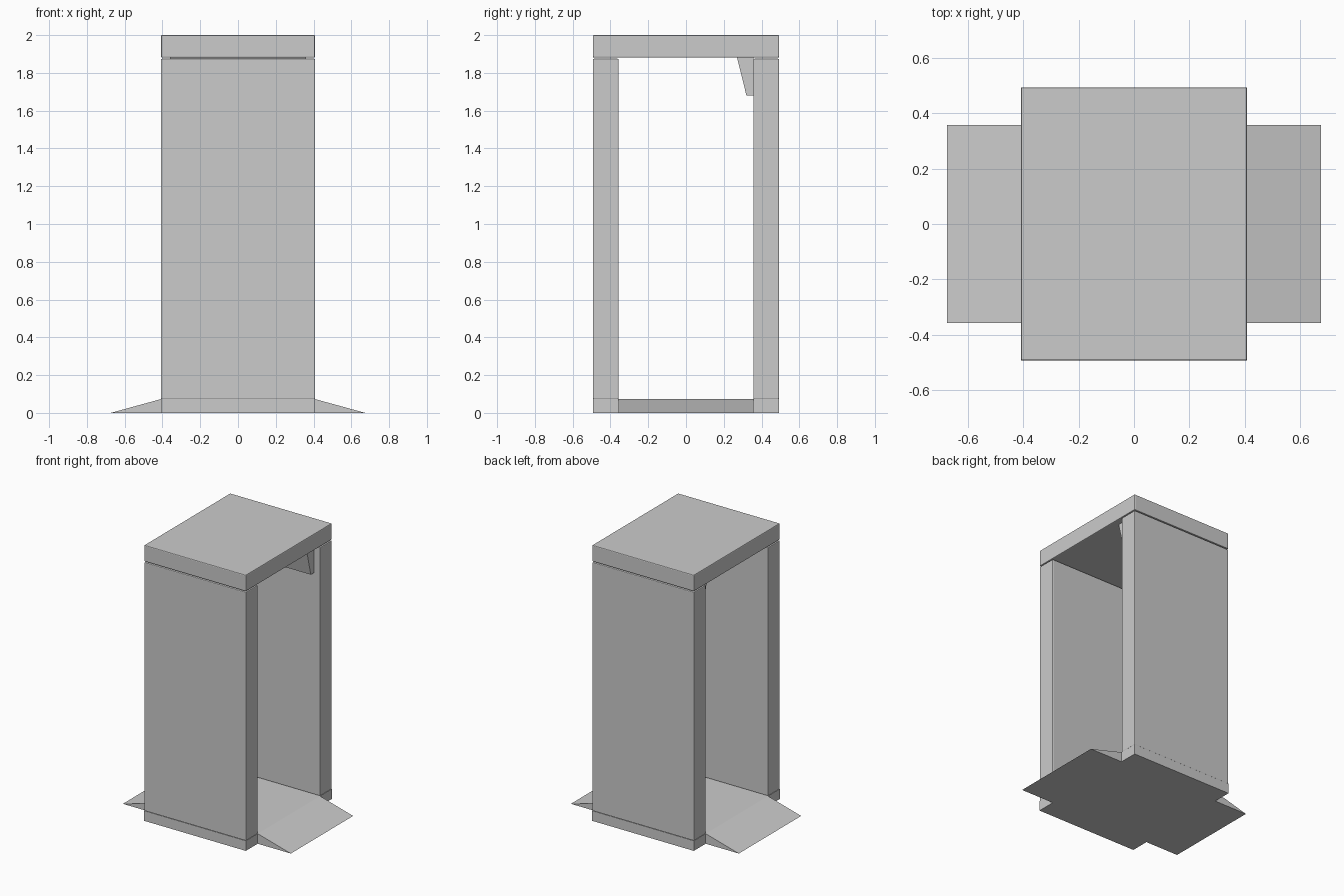
import bpy, bmesh

cube = bpy.data.objects.get("Cube")
if cube:
    bpy.data.objects.remove(cube, do_unlink=True)

grey = bpy.data.materials.new("light_grey")
grey.use_nodes = True
colour = (0.6, 0.6, 0.6, 1)
grey.diffuse_color = colour
grey.node_tree.nodes["Principled BSDF"].inputs["Base Color"].default_value = colour

HALF_W, HALF_D, INNER, RAMP = 0.408, 0.493, 0.357, 0.674
BASE_TOP, ROOF_LOW, TOP = 0.073, 1.881, 2.0


def prism(name, points, axis, lo, hi, bevel=0):
    """Extrude a profile along x ((y, z) points) or y ((x, z) points)."""
    bm = bmesh.new()
    place = (lambda t, p: (t, *p)) if axis == "x" else (lambda t, p: (p[0], t, p[1]))
    near, far = ([bm.verts.new(place(t, p)) for p in points] for t in (lo, hi))
    bm.faces.new(near)
    bm.faces.new(far)
    for i in range(len(points)):
        j = (i + 1) % len(points)
        bm.faces.new((near[i], near[j], far[j], far[i]))
    bmesh.ops.recalc_face_normals(bm, faces=bm.faces)
    mesh = bpy.data.meshes.new(name)
    bm.to_mesh(mesh)
    bm.free()
    mesh.materials.append(grey)
    obj = bpy.data.objects.new(name, mesh)
    bpy.context.collection.objects.link(obj)
    if bevel:
        mod = obj.modifiers.new("edge_bevel", "BEVEL")
        mod.width = bevel
        mod.segments = 2
    return obj


def box(name, y0, y1, z0, z1, bevel=0):
    return prism(name, [(y0, z0), (y1, z0), (y1, z1), (y0, z1)],
                 "x", -HALF_W, HALF_W, bevel)


# Floor slab and roof
box("base", -HALF_D, HALF_D, 0, BASE_TOP)
box("roof", -HALF_D, HALF_D, ROOF_LOW, TOP, 0.006)

# Front and back walls
box("front_wall", -HALF_D, -INNER, BASE_TOP, ROOF_LOW - 0.006, 0.005)
box("back_wall", INNER, HALF_D, BASE_TOP, ROOF_LOW - 0.006, 0.005)

# Entry ramps on both open sides
for name, s in (("left_ramp", 1), ("right_ramp", -1)):
    prism(name, [(s * HALF_W, 0), (s * RAMP, 0), (s * HALF_W, BASE_TOP)],
          "y", -INNER, INNER)

# Sloped display housing under the roof
prism("display_housing", [(0.27, ROOF_LOW), (0.32, 1.68), (INNER, 1.68), (INNER, ROOF_LOW)],
      "x", -0.36, 0.36)
